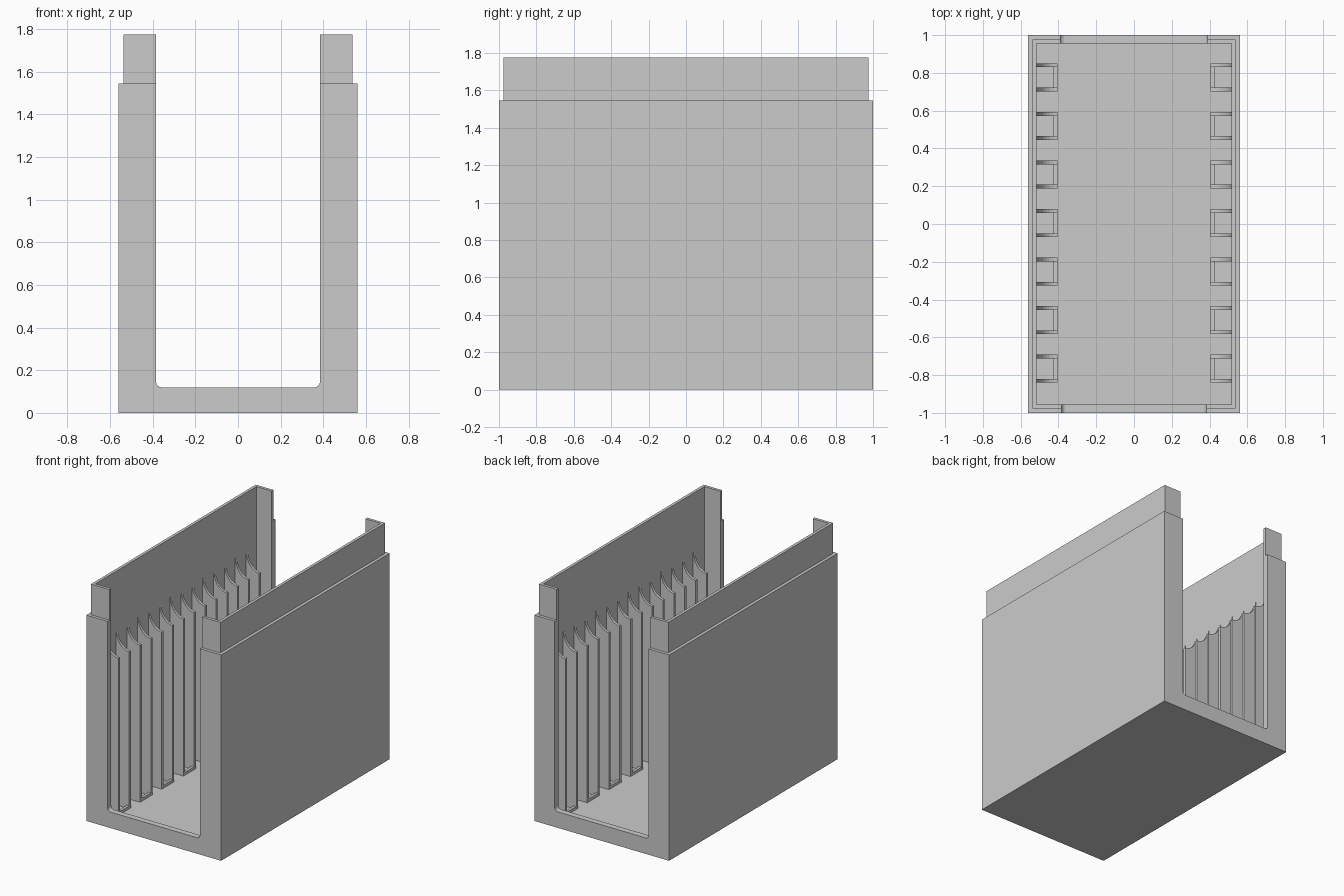
import bpy, bmesh, math
from mathutils import Vector

cube = bpy.data.objects.get("Cube")
if cube:
    bpy.data.objects.remove(cube, do_unlink=True)

grey = bpy.data.materials.new("light_grey_plastic")
grey.use_nodes = True
grey.diffuse_color = (0.6, 0.6, 0.6, 1)
grey.node_tree.nodes["Principled BSDF"].inputs["Base Color"].default_value = (0.6, 0.6, 0.6, 1)

HX, HY, STEP, WALL = 0.56, 1.0, 0.023, 0.045
SHOULDER, TOP, FLOOR = 1.545, 1.775, 0.022
IX, IY = HX - WALL, HY - WALL
RIB_X, RIB_T = 0.405, 0.02


def finish(name, bm):
    bmesh.ops.recalc_face_normals(bm, faces=bm.faces)
    mesh = bpy.data.meshes.new(name)
    bm.to_mesh(mesh)
    bm.free()
    mesh.materials.append(grey)
    ob = bpy.data.objects.new(name, mesh)
    bpy.context.collection.objects.link(ob)
    return ob


def add_box(bm, x0, x1, y0, y1, z0, z1):
    verts = bmesh.ops.create_cube(bm, size=1)["verts"]
    for v in verts:
        v.co = Vector((x1 if v.co.x > 0 else x0,
                       y1 if v.co.y > 0 else y0,
                       z1 if v.co.z > 0 else z0))


def add_prism(bm, profile, y0, y1):
    """Extrude an (x, z) outline along y."""
    face = bm.faces.new([bm.verts.new((x, y0, z)) for x, z in profile])
    ext = bmesh.ops.extrude_face_region(bm, geom=[face])["geom"]
    moved = [g for g in ext if isinstance(g, bmesh.types.BMVert)]
    bmesh.ops.translate(bm, vec=(0, y1 - y0, 0), verts=moved)


def cut(target, cutter):
    mod = target.modifiers.new("cut", "BOOLEAN")
    mod.operation, mod.solver, mod.object = "DIFFERENCE", "EXACT", cutter
    bpy.context.view_layer.objects.active = target
    bpy.ops.object.modifier_apply(modifier=mod.name)
    bpy.data.objects.remove(cutter, do_unlink=True)


# Body: block whose top is inset and raised into the narrower rim
bm = bmesh.new()
add_box(bm, -HX, HX, -HY, HY, 0, SHOULDER)
bm.faces.ensure_lookup_table()
top = max(bm.faces, key=lambda f: f.calc_center_median().z)
bmesh.ops.inset_region(bm, faces=[top], thickness=STEP, use_even_offset=True)
ext = bmesh.ops.extrude_face_region(bm, geom=[top])["geom"]
bmesh.ops.translate(bm, vec=(0, 0, TOP - SHOULDER),
                    verts=[g for g in ext if isinstance(g, bmesh.types.BMVert)])
if top.is_valid:
    bmesh.ops.delete(bm, geom=[top], context="FACES")
body = finish("body_shell", bm)

# Inner cavity
bm = bmesh.new()
add_box(bm, -IX, IX, -IY, IY, FLOOR, 2)
cut(body, finish("cavity_cutter", bm))


# End openings with rounded lower corners
def opening(half, y0, y1):
    r, low = 0.025, 0.12
    outline = [(half, 2), (-half, 2)]
    for cx, start in ((-half + r, math.pi), (half - r, 1.5 * math.pi)):
        for i in range(7):
            a = start + i * math.pi / 12
            outline.append((cx + r * math.cos(a), low + r + r * math.sin(a)))
    bm = bmesh.new()
    add_prism(bm, outline, y0, y1)
    cut(body, finish("opening_cutter", bm))


opening(0.384, -1.2, -0.8)
opening(0.39, 0.8, 1.2)

# Guide ribs: paired fins with scooped tops, joined by a low sill
low, high = 1.2, 1.345
for side, label in ((1, "left"), (-1, "right")):
    bm = bmesh.new()
    depth = IX - RIB_X
    scoop = []
    for i in range(9):
        a = i / 8 * math.pi / 2
        scoop.append((side * (RIB_X + depth * math.sin(a)),
                      high - (high - low) * math.cos(a)))
    outline = [(side * (IX + 0.005), FLOOR - 0.005), (side * RIB_X, FLOOR - 0.005)]
    outline += scoop + [(side * (IX + 0.005), high)]
    for pair in range(7):
        mid = (pair - 3) * 0.257 + 0.005
        for offset in (-0.064, 0.064):
            y = mid + offset
            add_prism(bm, outline, y - RIB_T / 2, y + RIB_T / 2)
        xs = sorted((side * RIB_X, side * (RIB_X + RIB_T)))
        add_box(bm, xs[0], xs[1], mid - 0.054, mid + 0.054, FLOOR - 0.005, FLOOR + 0.022)
    finish(label + "_guide_ribs", bm)
